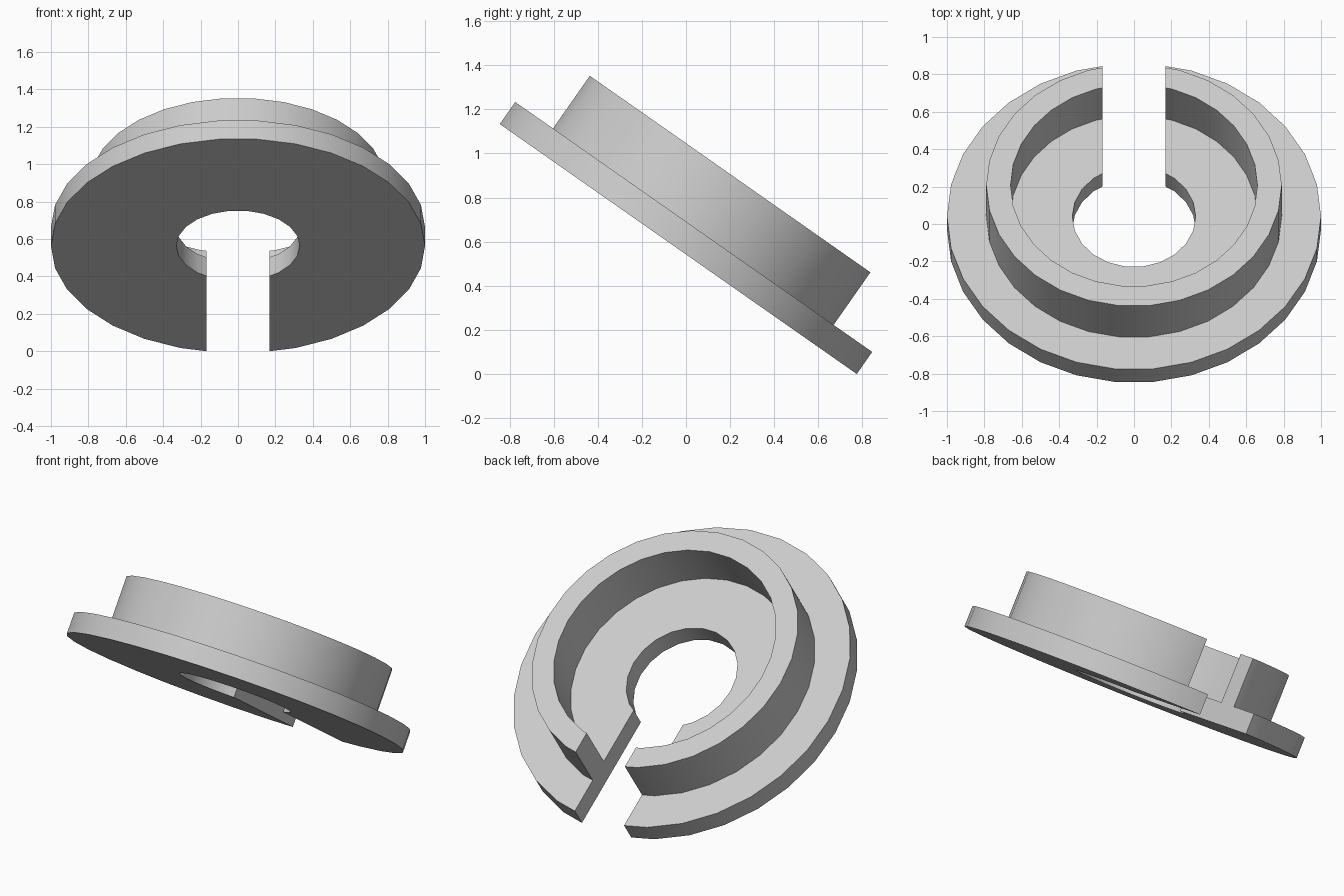
import bpy, bmesh
from math import sin, cos, pi, radians
from mathutils import Matrix, Vector

cube = bpy.data.objects.get("Cube")
if cube:
    bpy.data.objects.remove(cube, do_unlink=True)

FLANGE_T = 0.122     # flange thickness
TOP = 0.413          # height of the collar rim
SLOT = 0.168         # half width of the slot
TILT = radians(-35)

grey = bpy.data.materials.new("plain grey")
grey.use_nodes = True
COLOUR = (0.6, 0.6, 0.6, 1)
grey.diffuse_color = COLOUR
grey.node_tree.nodes["Principled BSDF"].inputs["Base Color"].default_value = COLOUR


def prism(name, outline, z0, z1):
    """Extrude a flat outline between two heights."""
    bm = bmesh.new()
    face = bm.faces.new([bm.verts.new((x, y, z0)) for x, y in outline])
    top = bmesh.ops.extrude_face_region(bm, geom=[face])["geom"]
    bmesh.ops.translate(bm, vec=(0, 0, z1 - z0),
                        verts=[v for v in top if isinstance(v, bmesh.types.BMVert)])
    bmesh.ops.recalc_face_normals(bm, faces=bm.faces)
    mesh = bpy.data.meshes.new(name)
    bm.to_mesh(mesh)
    bm.free()
    mesh.materials.append(grey)
    obj = bpy.data.objects.new(name, mesh)
    bpy.context.collection.objects.link(obj)
    return obj


def disc(radius, sides):
    return [(radius * cos(2 * pi * i / sides), radius * sin(2 * pi * i / sides))
            for i in range(sides)]


def combine(target, tool, operation):
    """Apply a boolean and remove the tool object."""
    tool.hide_render = True
    mod = target.modifiers.new("boolean", 'BOOLEAN')
    mod.operation, mod.object, mod.solver = operation, tool, 'EXACT'
    bpy.context.view_layer.objects.active = target
    bpy.ops.object.modifier_apply(modifier=mod.name)
    bpy.data.objects.remove(tool, do_unlink=True)


# Flange with raised collar
washer = prism("slotted_collar_washer", disc(1.0, 30), 0, FLANGE_T)
combine(washer, prism("collar", disc(0.79, 30), FLANGE_T / 2, TOP), 'UNION')

# Recess inside the collar, central bore and open slot
slot = [(-SLOT, 0), (SLOT, 0), (SLOT, 1.2), (-SLOT, 1.2)]
combine(washer, prism("recess", disc(0.66, 30), FLANGE_T, 1), 'DIFFERENCE')
combine(washer, prism("bore", disc(0.33, 22), -1, 1), 'DIFFERENCE')
combine(washer, prism("slot", slot, -1, 1), 'DIFFERENCE')

# Tilt, centre and rest on the ground
mesh = washer.data
mesh.transform(Matrix.Rotation(TILT, 4, 'X'))
ys = [v.co.y for v in mesh.vertices]
zs = [v.co.z for v in mesh.vertices]
mesh.transform(Matrix.Translation(Vector((0, -(min(ys) + max(ys)) / 2, -min(zs)))))

# Smooth round walls, sharp rims
bpy.ops.object.select_all(action='DESELECT')
washer.select_set(True)
bpy.context.view_layer.objects.active = washer
bpy.ops.object.shade_smooth_by_angle(angle=radians(30))
